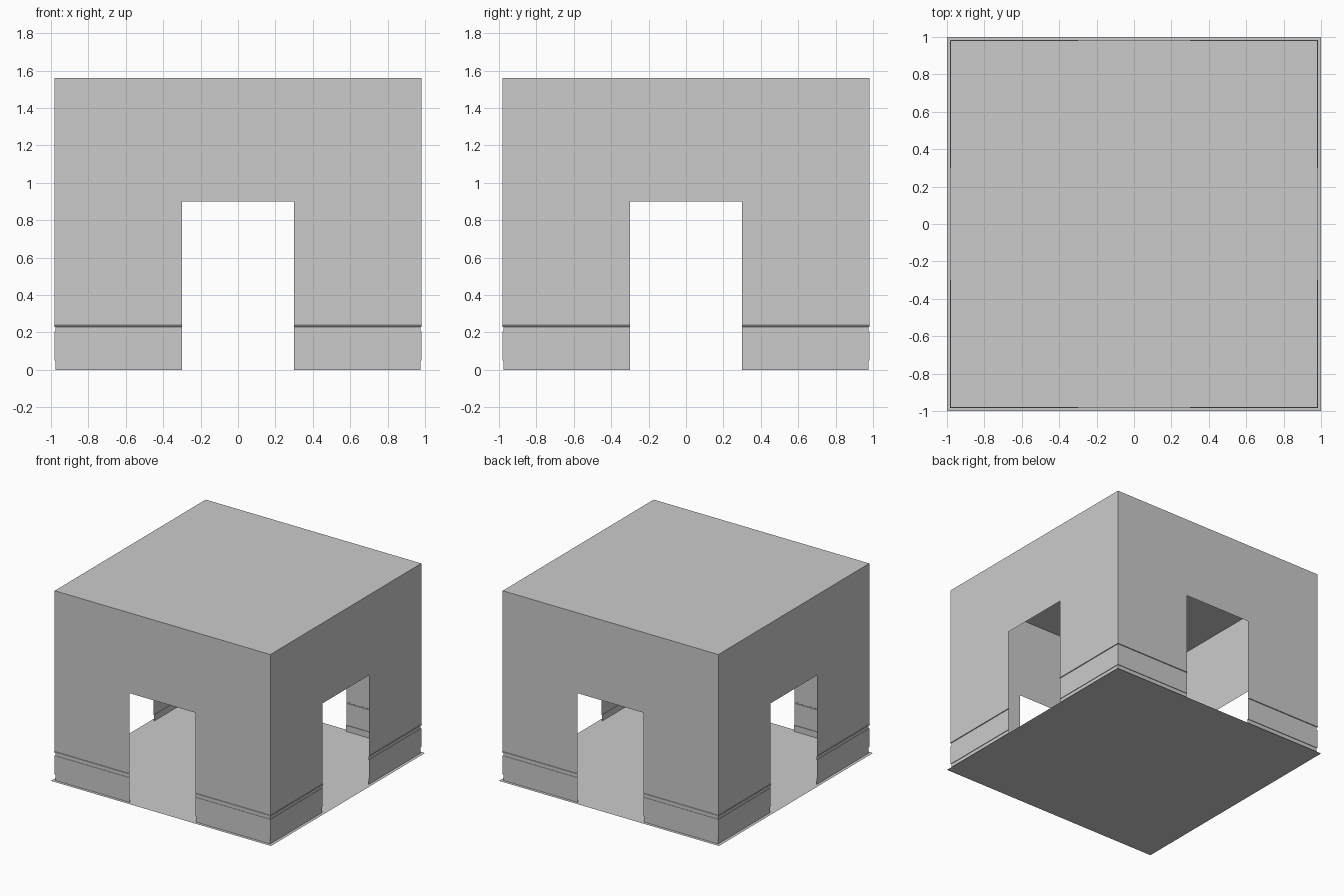
import bpy, bmesh, math
from mathutils import Matrix

cube = bpy.data.objects.get("Cube")
if cube:
    bpy.data.objects.remove(cube, do_unlink=True)

HALF, DOOR, DOOR_TOP, TOP = 0.98, 0.3, 0.9, 1.56
TRIM_TOP = 0.24

plaster = bpy.data.materials.new("plain_grey")
plaster.use_nodes = True
grey = (0.6, 0.6, 0.6, 1)
plaster.diffuse_color = grey
plaster.node_tree.nodes["Principled BSDF"].inputs["Base Color"].default_value = grey


def add_object(name, bm, angle=0.0):
    bm.transform(Matrix.Rotation(angle, 4, "Z"))
    mesh = bpy.data.meshes.new(name)
    bm.to_mesh(mesh)
    bm.free()
    mesh.materials.append(plaster)
    obj = bpy.data.objects.new(name, mesh)
    bpy.context.collection.objects.link(obj)
    return obj


def quad(bm, corners):
    bm.faces.new([bm.verts.new(c) for c in corners])


def sheet(name, half, z, up=True):
    bm = bmesh.new()
    ring = [(-half, -half, z), (half, -half, z), (half, half, z), (-half, half, z)]
    quad(bm, ring if up else ring[::-1])
    return add_object(name, bm)


def wall(name, angle):
    # Thin wall with a doorway cut from the floor up
    bm = bmesh.new()
    strips = [(-HALF, -DOOR, TRIM_TOP, DOOR_TOP), (DOOR, HALF, TRIM_TOP, DOOR_TOP),
              (-HALF, -DOOR, DOOR_TOP, TOP), (-DOOR, DOOR, DOOR_TOP, TOP),
              (DOOR, HALF, DOOR_TOP, TOP)]
    for a, b, low, high in strips:
        quad(bm, [(a, -HALF, low), (b, -HALF, low), (b, -HALF, high), (a, -HALF, high)])
    bmesh.ops.remove_doubles(bm, verts=bm.verts, dist=0.0001)
    add_object(name, bm, angle)


def skirting(name, angle):
    # Moulded skirting: recessed toe, flat board, shallow step and a top bead
    profile = [(0.975, 0), (0.975, 0.05), (0.98, 0.05), (0.98, 0.205),
               (0.977, 0.205), (0.977, 0.23), (0.983, 0.232),
               (0.983, 0.238), (HALF, TRIM_TOP)]
    bm = bmesh.new()
    for (p, low), (q, high) in zip(profile, profile[1:]):
        quad(bm, [(DOOR, -p, low), (p, -p, low), (q, -q, high), (DOOR, -q, high)])
        quad(bm, [(-p, -p, low), (-DOOR, -p, low), (-DOOR, -q, high), (-q, -q, high)])
    bmesh.ops.remove_doubles(bm, verts=bm.verts, dist=0.0001)
    add_object(name, bm, angle)


# Floor and roof
sheet("floor", 1.0, 0.0)
sheet("roof", HALF, TOP)

# Four matching sides
for i, side in enumerate(("front", "left", "back", "right")):
    turn = i * math.pi / 2
    wall(side + "_wall", turn)
    skirting(side + "_skirting", turn)
